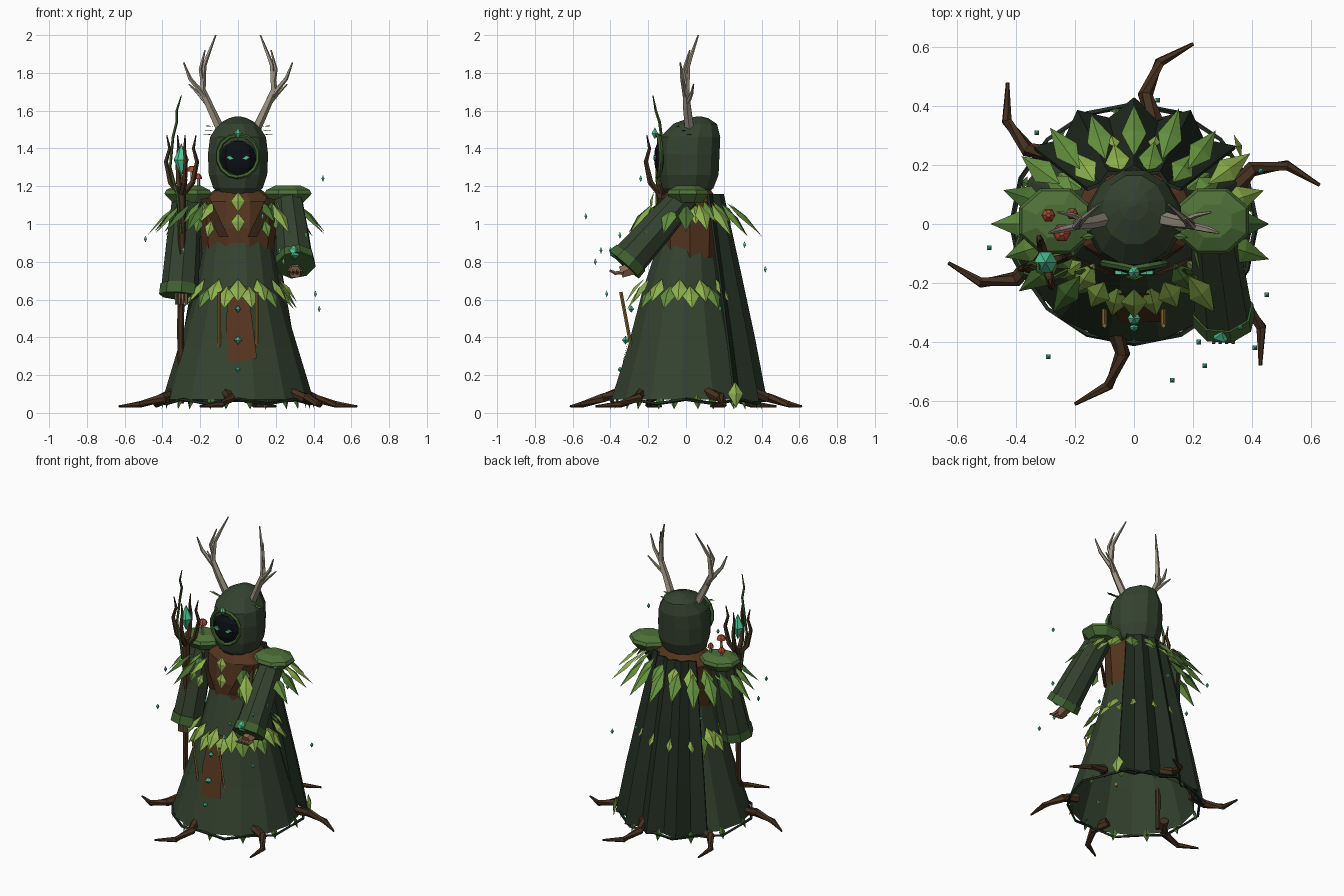
import bpy, bmesh, random
from math import sin, cos, pi, radians
from mathutils import Vector as V, Matrix

if "Cube" in bpy.data.objects:
    bpy.data.objects.remove(bpy.data.objects["Cube"])

random.seed(4)


def mat(name, hexa):
    m = bpy.data.materials.new(name)
    c = [int(hexa[i:i + 2], 16) / 255 for i in (0, 2, 4)]
    m.diffuse_color = [((x + .055) / 1.055) ** 2.4 if x > .04 else x / 12.92 for x in c] + [1]
    m.use_nodes = True
    m.node_tree.nodes["Principled BSDF"].inputs["Base Color"].default_value = m.diffuse_color
    return m


ROBE, CLOAK, MOSS = mat("robe", "34422F"), mat("cloak", "222D22"), mat("moss", "4D7038")
BROWN, STRAP, BARK = mat("leather", "55351F"), mat("strap", "3A2618"), mat("bark", "45301F")
BONE, GEM, DARK = mat("bone", "9C9382"), mat("gem", "4FC99A"), mat("shadow", "0C1014")
RED, SKIN, GOLD, VINE = mat("cap", "A84A32"), mat("skin", "8A6A4E"), mat("cord", "8E703A"), mat("vine", "3F6130")
LEAVES = [mat("leaf_light", "8DB04C"), mat("leaf_mid", "638F3E"), mat("leaf_dark", "47702F")]


def finish(name, bm, *mats, normals=True):
    if normals:
        bmesh.ops.recalc_face_normals(bm, faces=bm.faces)
    me = bpy.data.meshes.new(name)
    bm.to_mesh(me)
    bm.free()
    for m in mats:
        me.materials.append(m)
    ob = bpy.data.objects.new(name, me)
    bpy.context.collection.objects.link(ob)
    return ob


def skin(bm, rings, caps=True, closed=True):
    rs = [[bm.verts.new(p) for p in r] for r in rings]
    n = len(rs[0])
    for a, b in zip(rs, rs[1:]):
        for i in range(n if closed else n - 1):
            j = (i + 1) % n
            bm.faces.new((a[i], a[j], b[j], b[i]))
    if caps:
        bm.faces.new(rs[0][::-1])
        bm.faces.new(rs[-1])


def tube(bm, pts, radii, n=6, caps=True):
    pts = [V(p) for p in pts]
    rings = []
    for k, p in enumerate(pts):
        d = pts[min(k + 1, len(pts) - 1)] - pts[max(k - 1, 0)]
        q = V((0, 0, 1)).rotation_difference(d)
        rings.append([p + q @ V((cos(2 * pi * i / n), sin(2 * pi * i / n), 0)) * radii[k] for i in range(n)])
    skin(bm, rings, caps)


def loft(bm, prof, n, cx=0, caps=True):
    # profile rows: z, centre y, x radius, y radius
    skin(bm, [[(cx + rx * sin(2 * pi * (i + .5) / n), cy - ry * cos(2 * pi * (i + .5) / n), z)
               for i in range(n)] for z, cy, rx, ry in prof], caps)


def gem(bm, p, r, h, n=6):
    loft(bm, [(p[2] - h, p[1], .001, .001), (p[2], p[1], r, r), (p[2] + h, p[1], .001, .001)], n, p[0])


def leaf(bm, base, d, length, width, out, tone=None):
    base, d = V(base), V(d).normalized()
    side = d.cross(V(out)).normalized()
    up = side.cross(d)
    mid = base + d * length * .45
    b, t, c = bm.verts.new(base), bm.verts.new(base + d * length), bm.verts.new(mid + up * width * .18)
    tone = random.choice((0, 1, 1, 2)) if tone is None else tone
    for s in (1, -1):
        e = bm.verts.new(mid + side * s * width / 2)
        for f in ((b, e, c), (c, e, t)):
            bm.faces.new(f).material_index = tone


# robe skirt, torso and neck
bm = bmesh.new()
loft(bm, [(.93, .01, .175, .15), (.65, -.01, .225, .225), (.35, -.015, .315, .3), (.07, -.02, .4, .385)], 14, caps=False)
finish("robe_skirt", bm, ROBE)
bm = bmesh.new()
loft(bm, [(.82, .02, .19, .17), (.98, .02, .2, .18), (1.12, .02, .21, .16), (1.19, .02, .11, .11)], 10)
finish("torso", bm, BROWN)
bm = bmesh.new()
for s in (1, -1):
    skin(bm, [[(s * x, y, z) for x, y, z in r] for r in
              (((.2, -.11, 1.13), (.15, -.15, 1.14)), ((.1, -.17, .93), (.05, -.175, .93)))], False, False)
finish("chest_straps", bm, STRAP)
bm = bmesh.new()
skin(bm, [[(-.05, -.235, .67), (.05, -.235, .67)], [(-.065, -.29, .45), (.08, -.29, .45)],
          [(-.05, -.335, .26), (.1, -.33, .29)]], False, False)
finish("front_panel", bm, BROWN)

# pleated back cloak and hem vine
bm = bmesh.new()
rings = []
for z, r, fold in ((1.16, .19, .01), (.75, .27, .02), (.4, .34, .025), (.06, .4, .03)):
    rings.append([(cos(radians(a)) * (r + fold * (-1) ** k) * 1.02, sin(radians(a)) * (r + fold * (-1) ** k), z)
                  for k, a in enumerate(range(38, 143, 13))])
skin(bm, rings, False, False)
cloak = finish("back_cloak", bm, CLOAK)
sol = cloak.modifiers.new("thickness", 'SOLIDIFY')
sol.thickness = .012
bm = bmesh.new()
N = 16
ring = [(cos(2 * pi * i / N) * .415, sin(2 * pi * i / N) * .405, .06 + .012 * (-1) ** i) for i in range(N + 1)]
tube(bm, ring, [.009] * (N + 1), 4)
finish("hem_vine", bm, CLOAK)

# hood, shadowed face, rim and eyes
bm = bmesh.new()
loft(bm, [(1.14, 0, .09, .09), (1.19, .01, .135, .14), (1.26, .015, .16, .163), (1.37, .015, .165, .168),
          (1.46, .022, .153, .165), (1.53, .048, .108, .12), (1.56, .065, .05, .055), (1.57, .07, .01, .01)], 12)
finish("hood", bm, ROBE)
bm = bmesh.new()
bmesh.ops.create_uvsphere(bm, u_segments=8, v_segments=6, radius=1,
                          matrix=Matrix.Translation((0, -.125, 1.35)) @ Matrix.Diagonal((.097, .045, .1, 1)))
finish("face_shadow", bm, DARK)
bm = bmesh.new()
tube(bm, [(.108 * sin(2 * pi * i / 14), -.152 + .02 * abs(sin(2 * pi * i / 14)), 1.36 - .112 * cos(2 * pi * i / 14))
          for i in range(15)], [.012] * 15, 5)
finish("hood_rim", bm, VINE)
bm = bmesh.new()
for s in (1, -1):
    skin(bm, [[(s * .022, y, 1.345), (s * .042, y, 1.338), (s * .064, y, 1.355), (s * .042, y, 1.362)]
              for y in (-.172, -.14)])
gem(bm, (0, -.165, 1.48), .02, .03)
finish("eyes_and_brow_gem", bm, GEM)

# antlers
bm = bmesh.new()
for s in (1, -1):
    for pts, rad in (
            (((.09, .02, 1.49), (.15, .005, 1.62), (.19, 0, 1.71), (.18, .01, 1.84), (.118, .065, 2)), (.026, .022, .019, .013, .004)),
            (((.165, 0, 1.66), (.255, -.02, 1.77), (.288, -.03, 1.855)), (.015, .011, .004)),
            (((.185, .005, 1.74), (.2, -.01, 1.82), (.175, .02, 1.92)), (.014, .01, .004)),
            (((.15, 0, 1.62), (.21, .03, 1.69), (.26, .04, 1.74)), (.014, .009, .004))):
        tube(bm, [(s * x, y, z) for x, y, z in pts], rad, 5)
finish("antlers", bm, BONE)

# shoulder pads
bm = bmesh.new()
for s in (1, -1):
    loft(bm, [(1.115, .01, .09, .085), (1.16, .01, .135, .12), (1.18, .01, .125, .11), (1.205, .01, .07, .06)], 8, s * .265)
finish("shoulder_pads", bm, MOSS)

# sleeves with cuffs
ARMS = [((-.27, .01, 1.16), (-.31, -.1, .63)), ((.265, .0, 1.15), (.305, -.32, .79))]
bm, cuff = bmesh.new(), bmesh.new()
for a, b in ARMS:
    a, b = V(a), V(b)
    tube(bm, [a, a.lerp(b, .5), b], [.075, .09, .1], 8)
    tube(cuff, [a.lerp(b, .91), b.lerp(a, -.02)], [.105, .108], 8)
finish("sleeves", bm, ROBE)
finish("cuffs", cuff, VINE)

# hands and fingers
bm = bmesh.new()
tube(bm, [(-.3, -.12, .65), (-.3, -.12, .6)], [.03, .035], 6)
for i in range(4):
    tube(bm, [(-.327 + .018 * i, -.165, .64), (-.327 + .018 * i, -.167, .575)], [.009, .008], 5)
    tube(bm, [(.27 + .022 * i, -.33, .745), (.27 + .022 * i, -.375, .74), (.27 + .022 * i, -.405, .755)], [.011, .01, .006], 5)
tube(bm, [(.302, -.27, .77), (.302, -.345, .745)], [.04, .035], 6)
finish("hands", bm, SKIN)
bm = bmesh.new()
bmesh.ops.create_icosphere(bm, subdivisions=1, radius=.037, matrix=Matrix.Translation((.298, -.37, .85)))
finish("palm_orb", bm, GEM)

# staff with forked head, crystal and vine
bm = bmesh.new()
tube(bm, [(-.3, -.13, .05), (-.305, -.13, .45), (-.295, -.13, .8), (-.3, -.13, 1.2)], [.014, .018, .018, .026], 6)
for k in range(4):
    c, s = cos(k * pi / 2 + .25), sin(k * pi / 2 + .25)
    tube(bm, [(-.3 + r * c, -.13 + r * s, z) for r, z in ((0, 1.15), (.06, 1.22), (.085, 1.33), (.065, 1.4), (.08, 1.47))],
         [.017, .016, .012, .009, .003], 5)
finish("staff", bm, BARK)
bm = bmesh.new()
gem(bm, (-.3, -.13, 1.34), .04, .085)
finish("staff_crystal", bm, GEM)
bm = bmesh.new()
tube(bm, [(-.3, -.15, .95), (-.32, -.155, 1.15), (-.36, -.14, 1.3), (-.345, -.13, 1.46), (-.325, -.14, 1.54), (-.325, -.16, 1.6), (-.3, -.175, 1.68)],
     [.006, .008, .008, .008, .008, .007, .003], 5)
finish("staff_vine", bm, VINE)

# mushrooms on one shoulder
stem, cap = bmesh.new(), bmesh.new()
for x, y, z, r in ((-.245, -.03, 1.285, .032), (-.21, .035, 1.245, .021), (-.29, .03, 1.235, .024)):
    tube(stem, [(x, y, 1.18), (x, y, z)], [.01, .008], 5)
    loft(cap, [(z - .008, y, r, r), (z + .01, y, r * .8, r * .8), (z + .022, y, r * .3, r * .3)], 6, x)
finish("mushroom_stems", stem, BONE)
finish("mushroom_caps", cap, RED)

# roots spreading from the hem
bm = bmesh.new()
for k in range(6):
    tube(bm, [(r * cos(radians(a + 60 * k)), r * sin(radians(a + 60 * k)), z) for a, r, z in
              ((18, .35, .11), (25, .44, .08), (21, .555, .045), (11.8, .643, .035))], [.03, .026, .018, .006], 6)
finish("roots", bm, BARK)

# collar leaves: two rows round the sides and back
bm = bmesh.new()
for r0, z0, length, n, off in ((.27, 1.12, .23, 20, 0), (.2, 1.13, .17, 16, .5)):
    for i in range(n):
        a = 2 * pi * (i + off) / n
        c, s = cos(a), sin(a)
        if s < -.86:
            continue
        back = s > .5
        leaf(bm, (c * (r0 + .04), s * r0 * (.8 if not back else .85), z0 - .01), (c, s, -.95 + random.uniform(-.12, .1)),
             length * random.uniform(.9, 1.1), .085, (c, s, 1), None if not back else random.choice((0, 1)))
for s in (1, -1):
    for x, y, z in ((.17, -.15, 1.12), (.2, -.17, 1.04), (.14, -.18, 1.02)):
        leaf(bm, (s * x, y, z), (s * .25, -.3, -1), .1, .05, (0, -1, 0))
    for i in range(3):
        leaf(bm, (s * .13, .02 - .03 * i, 1.47 + .022 * i), (s, -.1, .1), .055, .025, (0, 0, 1), 2)
for z in (1.17, 1.06):
    leaf(bm, (0, -.17, z), (0, -.15, -1), .11, .075, (0, -1, 0), 0)
finish("collar_leaves", bm, *LEAVES, normals=False)

# waist leaves and hem leaves
bm = bmesh.new()
for row in range(2):
    for i in range(13):
        a = 2 * pi * (i + .5 * row) / 13 - pi / 2
        c, s = cos(a), sin(a)
        leaf(bm, (c * .215, s * .215 - .005, .71 - .035 * row), (c, s, -1.25), .16, .09, (c, s, .6), row if i % 3 else 0)
for i in range(12):
    a = 2 * pi * (i + .3) / 12
    c, s = cos(a), sin(a)
    leaf(bm, (c * .385, s * .38, .1), (c * .3, s * .3, -1), .085, .045, (c, s, 0), 2)
leaf(bm, (.345, .26, .165), (.1, .03, -1), .14, .085, (1, .3, 0), 0)
finish("waist_and_hem_leaves", bm, *LEAVES, normals=False)

# hanging cords, pendant gems and floating shards
bm = bmesh.new()
for s in (1, -1):
    tube(bm, [(s * .1, -.345, .64), (s * .1, -.29, .35)], [.009, .009], 4)
finish("hanging_cords", bm, GOLD)
bm = bmesh.new()
for y, z, r in ((-.29, .55, .018), (-.32, .385, .022), (-.35, .23, .014)):
    gem(bm, (0, y, z), r, r)
for p in ((.13, -.53, 1.04), (-.49, -.08, .92), (.45, -.24, 1.24), (.43, .18, .55), (-.33, .31, .89), (.08, .42, .76),
          (-.29, -.45, .86), (.41, -.42, .63), (.36, -.35, .94), (.22, -.4, .86), (.24, -.48, .8)):
    gem(bm, p, .011, .017, 4)
finish("pendants_and_shards", bm, GEM)
